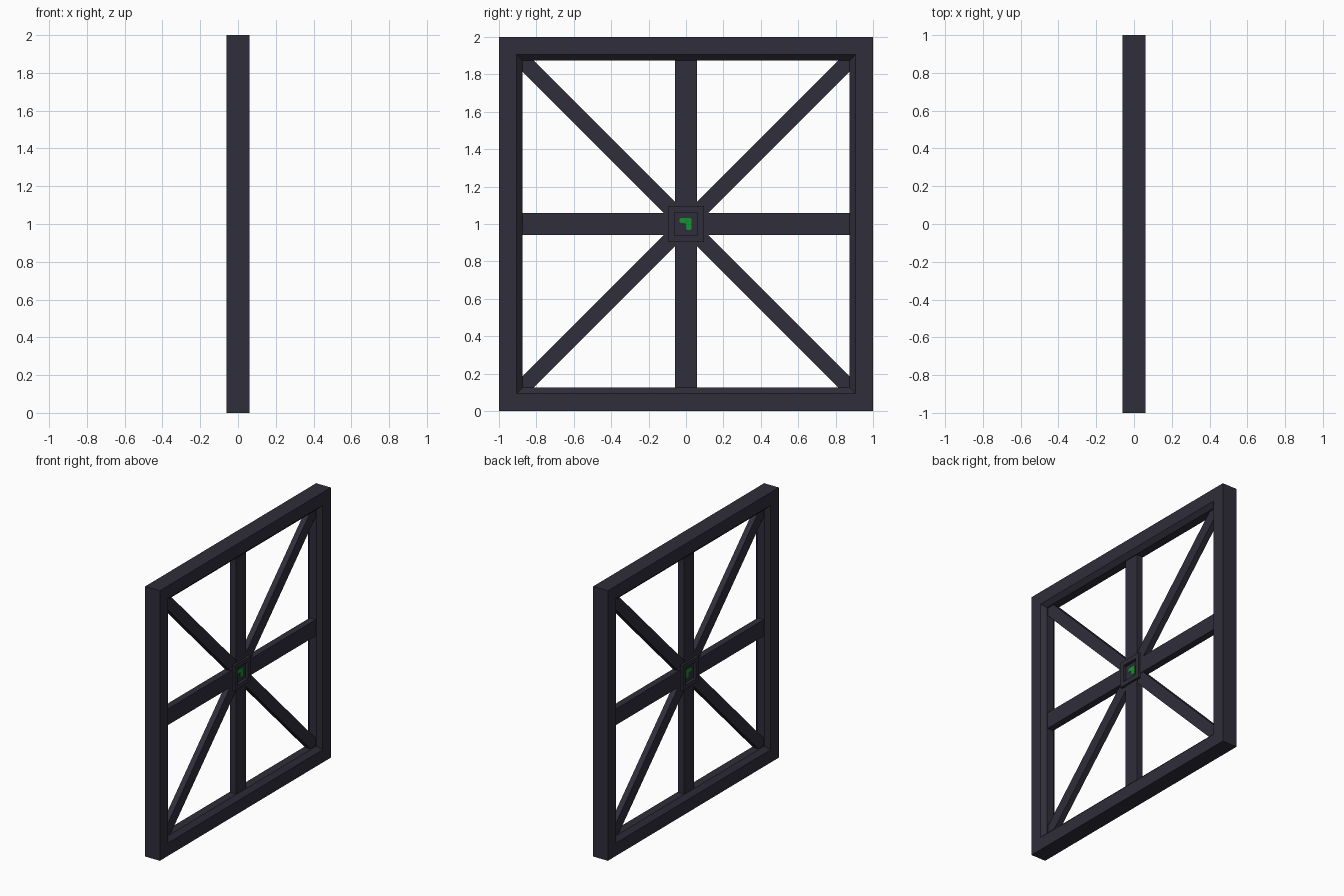
import bpy, bmesh, math
from mathutils import Matrix

if "Cube" in bpy.data.objects:
    bpy.data.objects.remove(bpy.data.objects["Cube"])


def material(name, rgb):
    m = bpy.data.materials.new(name)
    m.diffuse_color = (*rgb, 1)
    m.use_nodes = True
    m.node_tree.nodes["Principled BSDF"].inputs["Base Color"].default_value = m.diffuse_color
    return m


DARK = material("dark slate", (0.029, 0.027, 0.042))
GREEN = material("green", (0.007, 0.30, 0.026))


def finish(bm, name, mat):
    bmesh.ops.recalc_face_normals(bm, faces=bm.faces)
    me = bpy.data.meshes.new(name)
    bm.to_mesh(me)
    bm.free()
    me.materials.append(mat)
    ob = bpy.data.objects.new(name, me)
    ob.location.z = 1          # everything is modelled around the hub centre
    bpy.context.collection.objects.link(ob)
    return ob


def square_ring(name, profile, mat):
    """Sweep a closed (half size, x) profile round a square with mitred corners."""
    bm = bmesh.new()
    rings = [[bm.verts.new((x, sy * h, sz * h))
              for sy, sz in ((-1, -1), (1, -1), (1, 1), (-1, 1))] for h, x in profile]
    for i, a in enumerate(rings):
        b = rings[(i + 1) % len(rings)]
        for j in range(4):
            k = (j + 1) % 4
            bm.faces.new((a[j], a[k], b[k], b[j]))
    return finish(bm, name, mat)


def box(name, y0, y1, width, depth, angle, mat):
    """Bar from y0 to y1, turned about the x axis."""
    bm = bmesh.new()
    bmesh.ops.create_cube(bm, size=1)
    bmesh.ops.scale(bm, vec=(depth, y1 - y0, width), verts=bm.verts)
    bmesh.ops.translate(bm, vec=(0, (y0 + y1) / 2, 0), verts=bm.verts)
    bmesh.ops.rotate(bm, matrix=Matrix.Rotation(angle, 3, 'X'), verts=bm.verts)
    return finish(bm, name, mat)


# outer frame with bevelled inner edge
square_ring("outer_frame", [(1, .06), (.905, .06), (.875, .03),
                            (.875, -.03), (.905, -.06), (1, -.06)], DARK)

# straight and diagonal spokes
for i in range(4):
    a = i * math.pi / 2
    box("straight_spoke", .08, .89, .12, .05, a, DARK)
    box("diagonal_spoke", .11, 1.27, .085, .042, a + math.pi / 4, DARK)

# hub rim and recessed panel
square_ring("hub_rim", [(.095, .04), (.062, .04), (.062, -.04), (.095, -.04)], DARK)
box("hub_panel", -.07, .07, .14, .036, 0, DARK)

# green hooked mark showing on both sides of the panel
bm = bmesh.new()
outline = [(-.035, .011), (-.029, .005), (-.006, .005), (0, -.001), (0, -.026), (.006, -.032),
           (.024, -.032), (.03, -.026), (.03, .026), (.025, .031), (-.029, .031), (-.035, .025)]
face = bm.faces.new([bm.verts.new((-.021, y, z)) for y, z in outline])
ext = bmesh.ops.extrude_face_region(bm, geom=[face], use_keep_orig=True)
bmesh.ops.translate(bm, vec=(.042, 0, 0),
                    verts=[v for v in ext["geom"] if isinstance(v, bmesh.types.BMVert)])
finish(bm, "hub_mark", GREEN)
